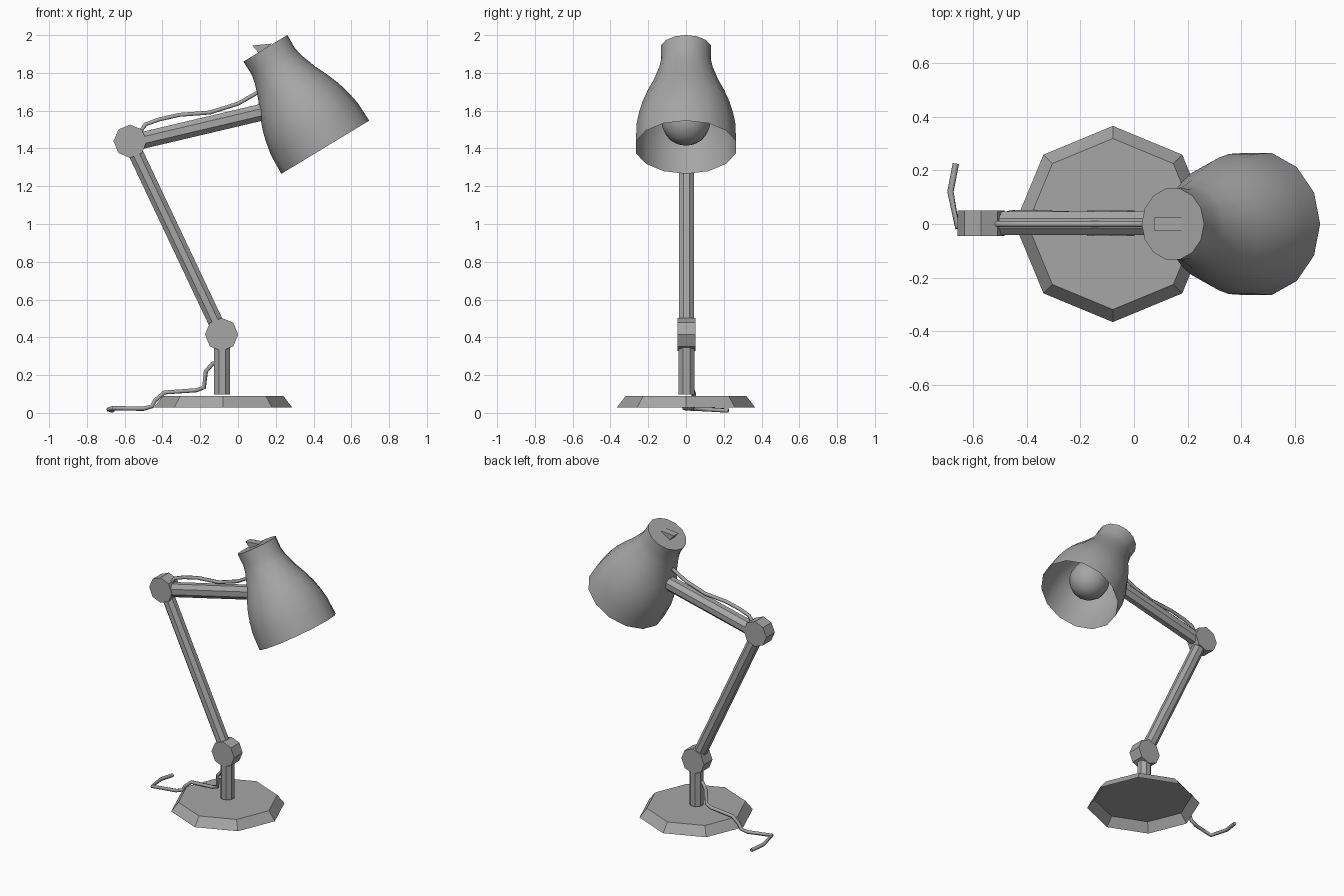
import bpy, bmesh, math
from mathutils import Vector

cube = bpy.data.objects.get("Cube")
if cube:
    bpy.data.objects.remove(cube)

GREY = (0.38, 0.38, 0.38, 1)
mat = bpy.data.materials.new("lamp grey")
mat.use_nodes = True
mat.diffuse_color = GREY
mat.node_tree.nodes["Principled BSDF"].inputs["Base Color"].default_value = GREY


def add(name, bm):
    """Turn a bmesh into a named, coloured object."""
    mesh = bpy.data.meshes.new(name)
    bm.to_mesh(mesh)
    bm.free()
    mesh.materials.append(mat)
    ob = bpy.data.objects.new(name, mesh)
    bpy.context.collection.objects.link(ob)
    return ob


def smooth(ob, degrees=35):
    bpy.ops.object.select_all(action='DESELECT')
    ob.select_set(True)
    bpy.context.view_layer.objects.active = ob
    bpy.ops.object.shade_smooth_by_angle(angle=math.radians(degrees))


def loft(name, origin, axis, profile, sides=8, phase=0.0, cap_start=True, cap_end=True):
    """Sweep rings of (distance, radius) along an axis."""
    o, d = Vector(origin), Vector(axis).normalized()
    v = Vector((0, 0, 1)) if abs(d.y) > 0.9 else Vector((0, 1, 0))
    u = v.cross(d)
    bm = bmesh.new()
    rings = []
    for t, r in profile:
        angles = [math.tau * (i + phase) / sides for i in range(sides)]
        rings.append([bm.verts.new(o + d * t + r * (math.cos(a) * u + math.sin(a) * v))
                      for a in angles])
    for a, b in zip(rings, rings[1:]):
        for i in range(sides):
            j = (i + 1) % sides
            bm.faces.new((a[i], a[j], b[j], b[i]))
    if cap_start:
        bm.faces.new(rings[0][::-1])
    if cap_end:
        bm.faces.new(rings[-1])
    return add(name, bm)


def rod(name, start, end, r):
    span = Vector(end) - Vector(start)
    return loft(name, start, span, [(0, r), (span.length, r)], phase=0.5)


def cable(name, points, r):
    curve = bpy.data.curves.new(name, 'CURVE')
    curve.dimensions = '3D'
    curve.bevel_depth = r
    curve.bevel_resolution = 1
    curve.use_fill_caps = True
    spline = curve.splines.new('POLY')
    spline.points.add(len(points) - 1)
    for p, co in zip(spline.points, points):
        p.co = (*co, 1)
    curve.materials.append(mat)
    ob = bpy.data.objects.new(name, curve)
    bpy.context.collection.objects.link(ob)


# Hollow base, open underneath, and post
MID = 0.003
loft("base", (-0.079, 0, 0.029), (0, 0, 1), [(0, 0.366), (0.061, 0.319)], cap_start=False)
rod("post", (-0.084, MID, 0.098), (-0.084, MID, 0.4), 0.046)

# Arms and pivot discs
low, high = Vector((-0.087, MID, 0.415)), Vector((-0.571, MID, 1.438))
rod("lower_arm", low, high, 0.043)
rod("upper_arm", (-0.53, MID, 1.437), (0.14, MID, 1.595), 0.048)
for name, c in (("lower_pivot", low), ("upper_pivot", high)):
    loft(name, c - Vector((0, 0.047, 0)), (0, 1, 0), [(0, 0.088), (0.094, 0.088)])

# Shade, open at the mouth
top = Vector((0.145, 0, 1.93))
axis = Vector((0.518, 0, -0.855))
shade = loft("shade", top, axis,
             [(0, 0.136), (0.08, 0.134), (0.13, 0.144), (0.21, 0.172), (0.285, 0.207),
              (0.36, 0.236), (0.425, 0.254), (0.5, 0.268), (0.612, 0.272)],
             sides=14, cap_end=False)
smooth(shade)

# Bulb and its socket
bm = bmesh.new()
bmesh.ops.create_uvsphere(bm, u_segments=12, v_segments=8, radius=0.132)
bulb = add("bulb", bm)
bulb.location = top + axis * 0.45
bulb.rotation_euler.y = math.atan2(axis.x, axis.z)
smooth(bulb, 60)
loft("bulb_socket", top + axis * 0.01, axis, [(0, 0.05), (0.36, 0.05)])

# Wedge switch on the shade cap
bm = bmesh.new()
sides = [[bm.verts.new((x, y, z)) for x, z in ((0.075, 1.945), (0.18, 1.955), (0.11, 1.905))]
         for y in (-0.025, 0.025)]
bm.faces.new(sides[0])
bm.faces.new(sides[1][::-1])
for i in range(3):
    j = (i + 1) % 3
    bm.faces.new((sides[0][i], sides[0][j], sides[1][j], sides[1][i]))
bmesh.ops.recalc_face_normals(bm, faces=bm.faces)
add("switch", bm)

# Cables
cable("upper_cable", [(-0.53, 0, 1.47), (-0.49, 0, 1.527), (-0.42, 0, 1.553),
                      (-0.31, 0, 1.578), (-0.15, 0, 1.59), (0, 0, 1.637), (0.11, 0, 1.7)], 0.012)
cable("power_cable", [(-0.1, 0, 0.27), (-0.135, 0.005, 0.26), (-0.17, 0.02, 0.22),
                      (-0.18, 0.03, 0.135), (-0.22, 0.035, 0.12), (-0.39, 0.04, 0.108),
                      (-0.44, 0.04, 0.065), (-0.455, 0.04, 0.035), (-0.5, 0.03, 0.022),
                      (-0.66, -0.01, 0.025), (-0.685, 0.12, 0.018), (-0.665, 0.225, 0.012)], 0.012)
